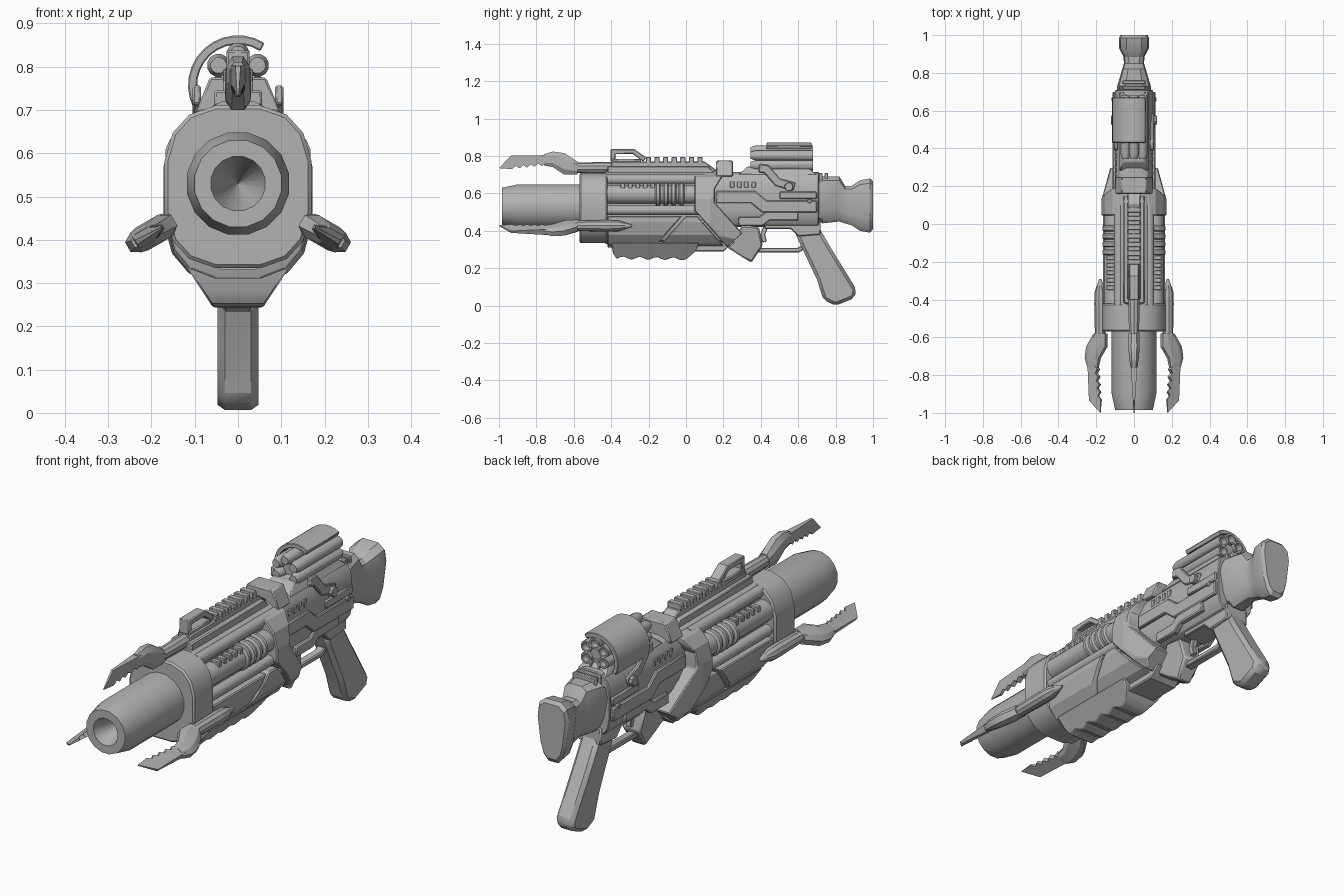
import bpy, bmesh, math
from mathutils import Matrix, Vector

cube = bpy.data.objects.get("Cube")
if cube:
    bpy.data.objects.remove(cube)

shade = (.45, .45, .45, 1)
grey = bpy.data.materials.new("gunmetal_grey")
grey.use_nodes = True
grey.diffuse_color = shade
grey.node_tree.nodes["Principled BSDF"].inputs["Base Color"].default_value = shade

AXIS = .53
SIDES = (-1, 1)
made = []


def loft(name, rings, bevel=0, clip=None, turn=0):
    """Bridge equal rings, cap both ends, optionally turn the part about the barrel axis."""
    bm = bmesh.new()
    loops = [[bm.verts.new(point) for point in ring] for ring in rings]
    for first, second in zip(loops, loops[1:]):
        for i in range(len(first)):
            bm.faces.new((first[i - 1], first[i], second[i], second[i - 1]))
    bm.faces.new(loops[0])
    bm.faces.new(loops[-1])
    bmesh.ops.recalc_face_normals(bm, faces=bm.faces)
    pivot = Matrix.Translation((0, 0, AXIS))
    bm.transform(pivot @ Matrix.Rotation(turn, 4, 'Y') @ pivot.inverted())
    mesh = bpy.data.meshes.new(name)
    bm.to_mesh(mesh)
    bm.free()
    mesh.materials.append(grey)
    part = bpy.data.objects.new(name, mesh)
    bpy.context.collection.objects.link(part)
    if clip:
        cut = part.modifiers.new("clip", 'BOOLEAN')
        cut.operation, cut.object, cut.solver = 'INTERSECT', clip, 'EXACT'
    if bevel:
        edge = part.modifiers.new("bevel", 'BEVEL')
        edge.width, edge.segments, edge.limit_method = bevel, 1, 'ANGLE'
        edge.angle_limit = math.radians(40)
    made.append(part)
    return part


def oval(y, half, low, high, power=1, sides=16, x=0, taper=1):
    """Cross-section ring; power under one makes it boxier, taper narrows its bottom."""
    grow = math.cos(math.pi / sides) ** power
    ring = []
    for i in range(sides):
        turn = (i + .5) * math.tau / sides
        c, s = (math.copysign(abs(v) ** power, v) / grow for v in (math.cos(turn), math.sin(turn)))
        width = half * ramp(s, -1, 1, taper, 1)
        ring.append((x + width * c, y, (low + high) / 2 + (high - low) / 2 * s))
    return ring


def tube(name, stations, x=0, z=AXIS, sides=16, **options):
    """Round part along y from (y, radius) stations."""
    return loft(name, [oval(y, r, z - r, z + r, sides=sides, x=x) for y, r in stations], **options)


def prism(name, outline, width, bevel=.005, **options):
    """Side outline (y, z) pushed across x; width is a half width, a rule, or an (x, x) span."""
    if isinstance(width, tuple):
        rings = [[(x, y, z) for y, z in outline] for x in width]
    else:
        rule = width if callable(width) else (lambda y, z: width)
        rings = [[(side * rule(y, z), y, z) for y, z in outline] for side in SIDES]
    return loft(name, rings, bevel, **options)


def box(start, end, low, high):
    return [(start, low), (end, low), (end, high), (start, high)]


def stroke(path, thick):
    """Outline of a mitred band that follows a path."""
    points = [Vector(p) for p in path]
    upper, lower = [], []
    for i, point in enumerate(points):
        before = (point - points[max(i - 1, 0)]).normalized()
        after = (points[min(i + 1, len(points) - 1)] - point).normalized()
        along = (before + after).normalized()
        reach = thick / 2 / along.dot(after if after.length else before)
        offset = Vector((-along.y, along.x)) * reach
        upper.append(tuple(point + offset))
        lower.append(tuple(point - offset))
    return upper + lower[::-1]


def row(start, step, count):
    return [start + step * i for i in range(count)]


def ramp(value, start, end, first, last):
    return first + (last - first) * (value - start) / (end - start)


def hull(y, half=.17, low=.31, high=.71):
    return oval(y, half, low, high, power=.72)


# Barrel with a conical bore, front collar and inner core
tube("barrel", [(-.78, .001), (-.984, .0625), (-.984, .1), (-.9, .118), (-.45, .118)])
loft("front_collar", [hull(y, low=.335) for y in (-.57, -.42)], .008)
loft("housing_core", [oval(y, .1, .33, .72, power=.6) for y in (-.43, .2)])

# Hidden cutters that round off the side shells
shell_cutter = loft("shell_cutter", [hull(y, .165) for y in SIDES])
wing_cutter = loft("wing_cutter", [hull(y, .172, .3) for y in SIDES])
for cutter in (shell_cutter, wing_cutter):
    cutter.hide_render, cutter.display_type = True, 'WIRE'
    cutter.hide_set(True)
    made.remove(cutter)

# Lower shell in two pieces with a slanted seam, and the swept rear wing
prism("lower_shell_front", [(-.42, .48), (-.02, .48), (-.18, .3), (-.42, .3)], .2, clip=shell_cutter)
prism("lower_shell_rear", [(0, .48), (.06, .48), (.22, .3), (-.16, .3)], .2, clip=shell_cutter)
prism("rear_wing", stroke([(.1, .7), (.1, .53), (.26, .35)], .11),
      lambda y, z: ramp(y, .1, .3, .18, .125), clip=wing_cutter)
prism("wing_shoulder", [(.05, .7), (.2, .7), (.14, .6), (.05, .6)], .16, clip=wing_cutter)

for side in SIDES:
    # Side tubes, coil ribs and small teeth
    for name, radius, x, z in (("side_tube", .05, .108, .595), ("lower_tube", .025, .13, .51),
                               ("upper_tube", .026, .08, .675)):
        tube(name, [(-.43, radius), (.1, radius)], side * x, z)
    for y in row(-.165, .042, 4):
        tube("coil_rib", [(y, .05), (y + .007, .06), (y + .023, .06), (y + .03, .05)], side * .108, .595)
    for y in row(-.35, .04, 5):
        prism("side_tooth", box(y, y + .024, .62, .655), (side * .1, side * .145), .003)
    # Receiver panels, teeth and fasteners
    prism("upper_panel", stroke([(.16, .58), (.36, .58), (.42, .53), (.7, .53)], .065), (side * .08, side * .113))
    prism("lower_panel", stroke([(.28, .45), (.4, .45), (.44, .48), (.6, .48)], .05), (side * .08, side * .108))
    prism("rear_panel", box(.5, .7, .57, .61), (side * .08, side * .11))
    for y in row(.235, .038, 4):
        prism("receiver_tooth", box(y, y + .024, .63, .665), (side * .07, side * .1), .003)
    for y, z, radius, reach in ((.55, .635, .024, .122), (.09, .45, .012, .165), (.66, .56, .012, .118)):
        disc = [(y + radius * math.cos(a), z + radius * math.sin(a)) for a in row(0, math.tau / 10, 10)]
        prism("fastener", disc, (side * .08, side * reach), .003)
    # Angled arm holding the sight
    prism("sight_arm", stroke([(.39, .735), (.43, .73), (.49, .66), (.58, .635)], .045), (side * .085, side * .105))

# Receiver and raised top details
loft("receiver", [oval(y, .1, .42, .715, power=.6) for y in (.15, .71)], .004)
prism("rear_sight_block", box(.16, .25, .69, .775), lambda y, z: ramp(z, .69, .775, .1, .065))
for y in row(.68, .03, 3):
    prism("top_rib", box(y, y + .02, .66, .71), .06, .004)

# Toothed top rail with its front loop
prism("rail_base", [(-.42, .7), (-.42, .745), (.12, .745), (.16, .7)], .055)
prism("top_rail", [(-.4, .7), (-.4, .77), (.1, .77), (.17, .72), (.17, .7)], .035)
prism("rail_step", box(-.4, -.24, .76, .785), .03)
for y in row(-.215, .046, 7):
    prism("rail_tooth", box(y, y + .028, .76, .795), .035, .003)
prism("front_loop", stroke([(-.39, .77), (-.39, .824), (-.28, .824), (-.22, .78)], .026), .026, .004)

# Three prongs around the barrel: rod, elbow and serrated blade
for turn in row(0, math.tau / 3, 3):
    tube("prong_rod", [(-.61, .026), (-.42, .03), (-.36, .028), (-.29, .005)], z=.737, sides=10, turn=turn)
    elbow = [(-.76, .018, .75, .81), (-.71, .026, .74, .824), (-.65, .03, .7, .815), (-.58, .028, .7, .77)]
    loft("prong_elbow", [oval(*station, power=.8, sides=8) for station in elbow], turn=turn)
    teeth = [(y, .73 + .015 * (i % 2) + .002 * i) for i, y in enumerate(row(-.93, .02, 10))]
    prism("prong_blade", [(-.7, .805), (-.935, .802), (-1, .735)] + teeth + [(-.7, .755)],
          lambda y, z: ramp(y, -1, -.7, .002, .02), 0, turn=turn)

# Wavy grip under the housing
wave = [(y, .25 - .03 * y / 2 + .008 * math.sin(y * 70)) for y in row(-.37, .02, 20)]
prism("under_grip", [(-.4, .335), (-.39, .28)] + wave + [(.05, .29), (.07, .335)],
      lambda y, z: ramp(z, .235, .335, .052, .118), .004)
prism("housing_keel", [(-.3, .34), (-.25, .29), (.2, .29), (.26, .34)], .075)

# Trigger group and pistol grip
prism("guard_block", [(.22, .31), (.3, .43), (.39, .42), (.41, .32), (.35, .23)],
      lambda y, z: ramp(z, .23, .42, .035, .06), .008)
prism("trigger_guard", stroke([(.37, .297), (.6, .297), (.64, .32)], .025), .02)
prism("trigger", stroke([(.43, .43), (.41, .38), (.42, .34)], .025), .012, .003)
prism("grip_root", [(.42, .44), (.42, .41), (.56, .41), (.6, .37), (.72, .38), (.72, .46)], .06)
prism("pistol_grip", [(.57, .42), (.71, .42), (.78, .3), (.912, .085), (.9, .04), (.8, 0),
                      (.735, .03), (.7, .14), (.61, .33)], .047, .017)

# Shoulder stock, wider at the top than the bottom
stock = [(.7, .1, .46, .66), (.73, .1, .44, .69), (.82, .07, .45, .69), (.85, .06, .44, .64),
         (.885, .062, .43, .64), (.93, .088, .4, .67), (.985, .09, .39, .68), (1, .08, .41, .665)]
loft("stock", [oval(*station, power=.6, sides=12, taper=.6) for station in stock])

# Clustered sight: six hollow tubes, core, mount and curved shroud
SIGHT = .777
tube("sight_core", [(.38, .03), (.665, .03)], z=SIGHT)
for angle in row(math.pi / 2, math.tau / 6, 6):
    tube("sight_tube", [(.345, .018), (.37, .026), (.68, .026), (.68, .018), (.65, .017)],
         .052 * math.cos(angle), SIGHT + .052 * math.sin(angle), sides=12)
prism("sight_mount", [(.28, .7), (.33, .745), (.64, .745), (.7, .7)],
      lambda y, z: ramp(z, .7, .745, .08, .055))
bend = [(.105 * math.cos(a), .757 + .105 * math.sin(a)) for a in row(1, .22, 13)]
loft("sight_shroud", [[(x, y, z) for x, z in stroke(bend, .021)] for y in (.43, .67)], .003)

# Smooth the rounded surfaces and keep edges crisp
bpy.ops.object.select_all(action='DESELECT')
for part in made:
    part.select_set(True)
bpy.context.view_layer.objects.active = made[0]
bpy.ops.object.shade_smooth_by_angle(angle=math.radians(30))
